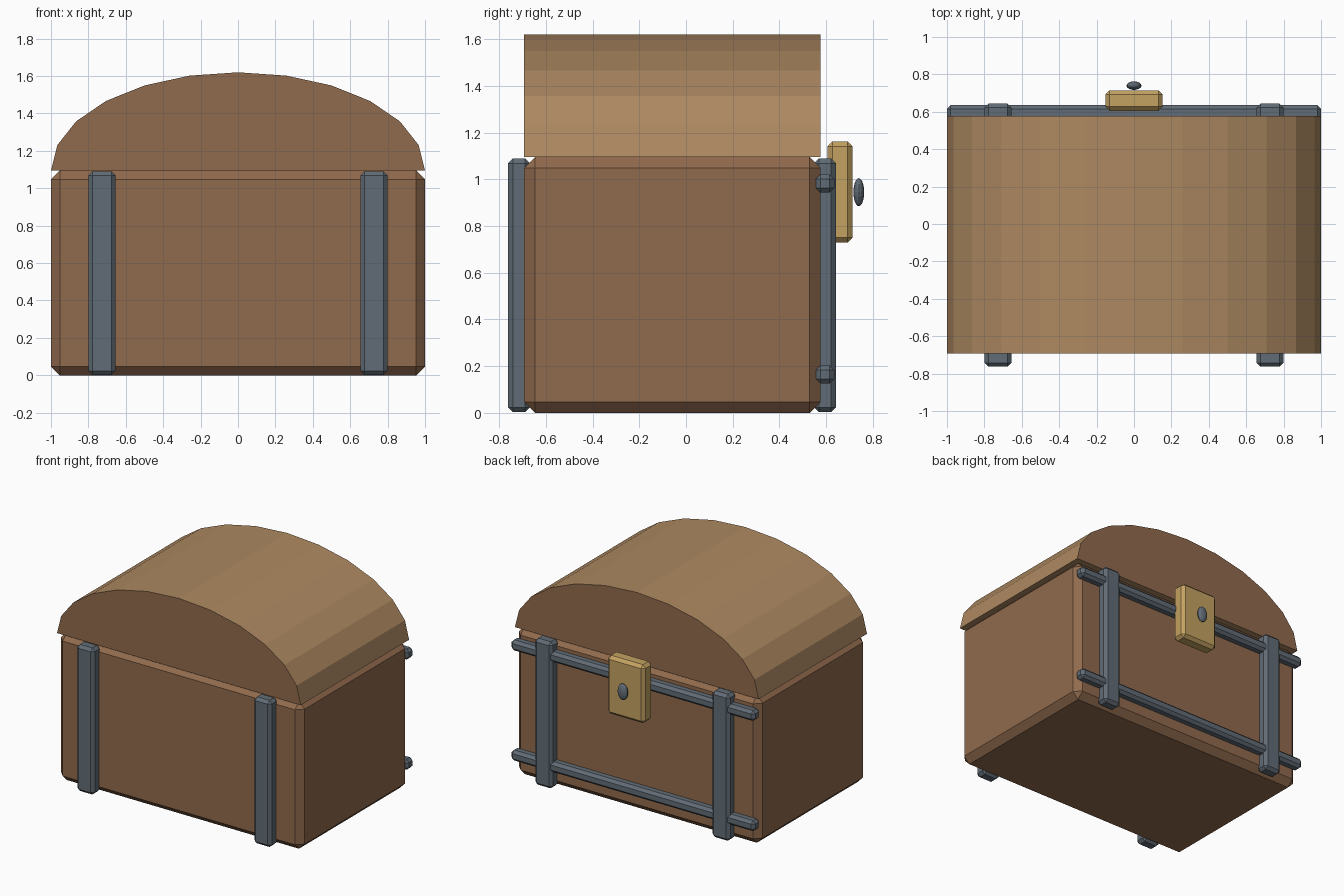
import bpy, bmesh
from math import sin, cos, pi
from mathutils import Vector

if "Cube" in bpy.data.objects:
    bpy.data.objects.remove(bpy.data.objects["Cube"])


def material(name, rgb):
    m = bpy.data.materials.new(name)
    m.diffuse_color = (*rgb, 1)
    m.use_nodes = True
    m.node_tree.nodes["Principled BSDF"].inputs["Base Color"].default_value = m.diffuse_color
    return m


wood = material("wood", (0.28, 0.145, 0.075))
light_wood = material("light_wood", (0.42, 0.25, 0.12))
iron = material("iron", (0.12, 0.15, 0.18))
brass = material("brass", (0.55, 0.36, 0.12))


def add_object(name, bm, *mats):
    bmesh.ops.recalc_face_normals(bm, faces=bm.faces)
    mesh = bpy.data.meshes.new(name)
    bm.to_mesh(mesh)
    bm.free()
    for m in mats:
        mesh.materials.append(m)
    ob = bpy.data.objects.new(name, mesh)
    bpy.context.collection.objects.link(ob)
    return ob


def box(name, lo, hi, bevel, mat):
    """Chamfered box between two corners."""
    lo, hi = Vector(lo), Vector(hi)
    bm = bmesh.new()
    bmesh.ops.create_cube(bm, size=1)
    bmesh.ops.scale(bm, vec=hi - lo, verts=bm.verts)
    bmesh.ops.translate(bm, vec=(lo + hi) / 2, verts=bm.verts)
    ob = add_object(name, bm, mat)
    mod = ob.modifiers.new("chamfer", 'BEVEL')
    mod.width, mod.segments = bevel, 1
    return ob


FRONT, BACK, RIM, TOP = -0.693, 0.577, 1.095, 1.62

# Chest body
box("chest_body", (-1, FRONT, 0), (1, BACK, RIM), 0.047, wood)

# Domed lid: 12-sided half ellipse, extruded front to back
bm = bmesh.new()
arc = [bm.verts.new((cos(i * pi / 12), FRONT, RIM + (TOP - RIM) * sin(i * pi / 12)))
       for i in range(13)]
end = bm.faces.new(arc)
ext = bmesh.ops.extrude_face_region(bm, geom=[end], use_keep_orig=True)
moved = [v for v in ext["geom"] if isinstance(v, bmesh.types.BMVert)]
bmesh.ops.translate(bm, vec=(0, BACK - FRONT, 0), verts=moved)
bm.normal_update()
for f in bm.faces:
    f.material_index = 0 if abs(f.normal.y) > 0.5 else 1
add_object("lid", bm, wood, light_wood)

# Vertical iron straps, front and back
for side, x in (("left", -0.727), ("right", 0.727)):
    for face, y0, y1 in (("front", -0.763, -0.668), ("back", 0.548, 0.643)):
        box(f"{face}_strap_{side}", (x - 0.072, y0, 0.003), (x + 0.072, y1, 1.09), 0.021, iron)

# Horizontal iron rails on the back
for name, z in (("lower_rail", 0.165), ("upper_rail", 0.982)):
    box(name, (-1, 0.556, z - 0.039), (1, 0.635, z + 0.039), 0.02, iron)

# Lock plate and keyhole
box("lock_plate", (-0.153, 0.605, 0.73), (0.153, 0.714, 1.163), 0.022, brass)
bm = bmesh.new()
bmesh.ops.create_uvsphere(bm, u_segments=16, v_segments=10, radius=1)
bmesh.ops.scale(bm, vec=(0.04, 0.023, 0.06), verts=bm.verts)
bmesh.ops.translate(bm, vec=(0, 0.74, 0.945), verts=bm.verts)
add_object("keyhole", bm, iron)
